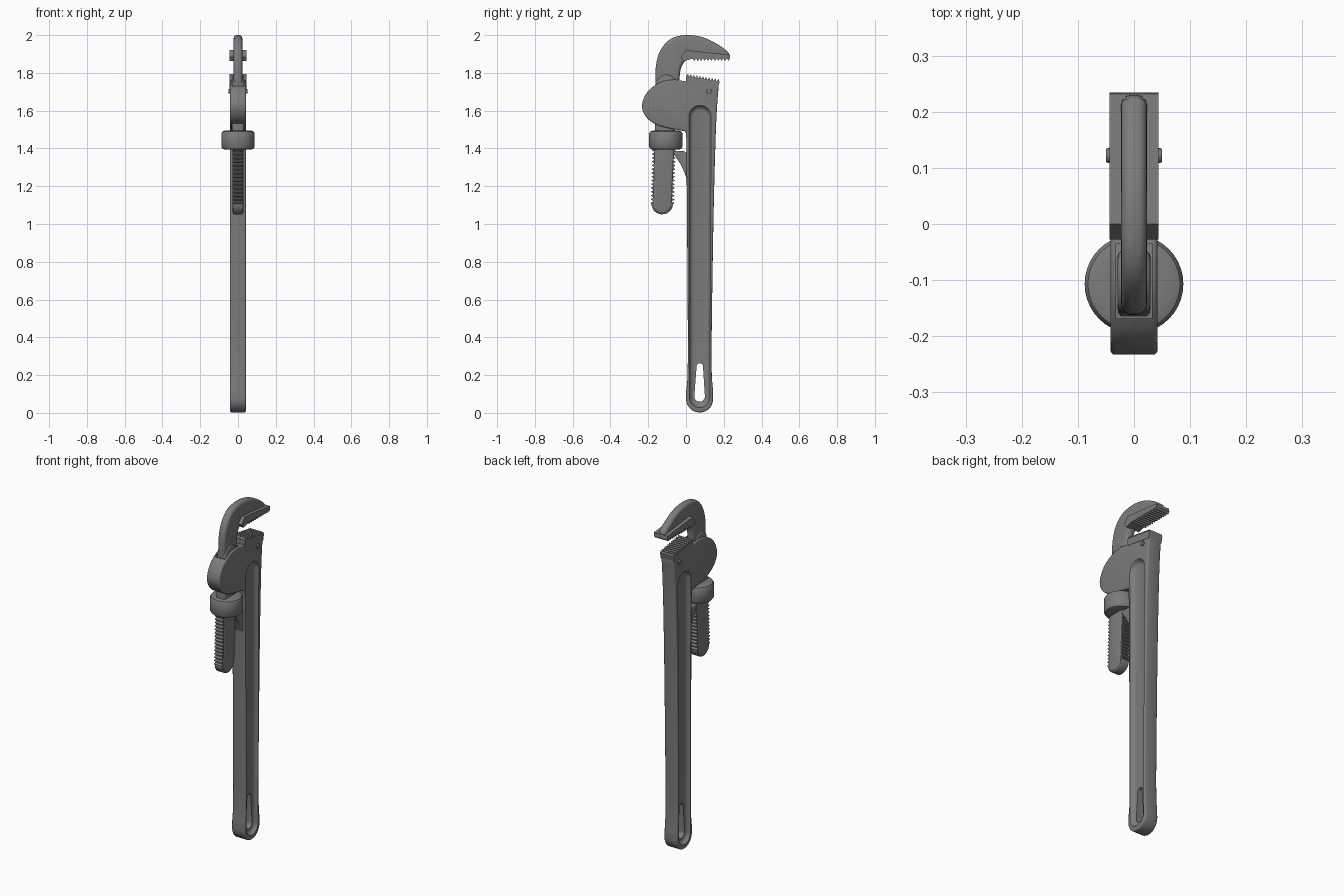
import bpy, bmesh
from math import sin, cos, pi, radians, hypot
from mathutils import Vector

if "Cube" in bpy.data.objects:
    bpy.data.objects.remove(bpy.data.objects["Cube"])

iron = bpy.data.materials.new("dark_iron")
iron.diffuse_color = (0.2, 0.2, 0.2, 1)
iron.use_nodes = True
iron.node_tree.nodes["Principled BSDF"].inputs["Base Color"].default_value = iron.diffuse_color


def spline(pts, n=6):
    """Smooth open curve through 2D points (Catmull-Rom)."""
    p = [Vector(q) for q in [pts[0]] + pts + [pts[-1]]]
    out = []
    for i in range(1, len(p) - 2):
        a, b, c, d = p[i - 1:i + 3]
        for k in range(n):
            t = k / n
            out.append(0.5 * (2 * b + (c - a) * t + (2 * a - 5 * b + 4 * c - d) * t * t
                              + (3 * b - a - 3 * c + d) * t ** 3))
    return out + [p[-1]]


def arc(y, z, r, a0, a1, n=14):
    return [(y + r * cos(radians(a0 + (a1 - a0) * i / n)),
             z + r * sin(radians(a0 + (a1 - a0) * i / n))) for i in range(n + 1)]


def capsule(y0, z0, r0, y1, z1, r1):
    return arc(y0, z0, r0, 180, 360) + arc(y1, z1, r1, 0, 180)


def teeth(a, b, n, depth):
    """Sawtooth from a to b; tips stand out to the right of travel."""
    dy, dz = b[0] - a[0], b[1] - a[1]
    l = hypot(dy, dz)
    ny, nz = dz / l * depth, -dy / l * depth
    out = []
    for i in range(n):
        for f, h in ((0.1, 0), (0.42, 1), (0.58, 1), (0.9, 0)):
            t = (i + f) / n
            out.append((a[0] + dy * t + ny * h, a[1] + dz * t + nz * h))
    return out


def make_object(name, bm):
    bmesh.ops.recalc_face_normals(bm, faces=bm.faces)
    me = bpy.data.meshes.new(name)
    bm.to_mesh(me)
    bm.free()
    me.materials.append(iron)
    ob = bpy.data.objects.new(name, me)
    bpy.context.collection.objects.link(ob)
    return ob


def loft(name, rings):
    """Solid through (x, outline in y-z) rings."""
    bm = bmesh.new()
    loops = [[bm.verts.new((x, p[0], p[1])) for p in pts] for x, pts in rings]
    n = len(loops[0])
    for a, b in zip(loops, loops[1:]):
        for i in range(n):
            j = (i + 1) % n
            bm.faces.new((a[i], a[j], b[j], b[i]))
    bm.faces.new(loops[0])
    bm.faces.new(loops[-1])
    return make_object(name, bm)


def prism(name, pts, half):
    return loft(name, [(-half, pts), (half, pts)])


def finish(ob, bevel=0, cutters=(), seg=3):
    """Bevel, cut, bake and shade a part."""
    if bevel:
        m = ob.modifiers.new("bevel", 'BEVEL')
        m.width, m.segments, m.limit_method = bevel, seg, 'ANGLE'
        m.angle_limit = radians(50)
        m.use_clamp_overlap = False
    for c in cutters:
        m = ob.modifiers.new("cut", 'BOOLEAN')
        m.operation, m.object, m.solver = 'DIFFERENCE', c, 'EXACT'
        c.hide_render = True
    dg = bpy.context.evaluated_depsgraph_get()
    me = bpy.data.meshes.new_from_object(ob.evaluated_get(dg))
    ob.modifiers.clear()
    ob.data = me
    for c in cutters:
        bpy.data.objects.remove(c)
    bpy.ops.object.select_all(action='DESELECT')
    ob.select_set(True)
    bpy.context.view_layer.objects.active = ob
    bpy.ops.object.shade_smooth_by_angle(angle=radians(35))
    return ob


# Handle with the housing lobe, side flutes, hanging hole and jaw slot
outline = (arc(0.072, 0.074, 0.072, 180, 360)
           + spline([(0.143, 0.12), (0.135, 0.3), (0.145, 1.0), (0.155, 1.4), (0.163, 1.6), (0.173, 1.73)], 3)
           + [(0.0, 1.755)]
           + spline([(-0.06, 1.765), (-0.13, 1.752), (-0.2, 1.705), (-0.233, 1.63),
                     (-0.21, 1.565), (-0.15, 1.523), (-0.07, 1.503), (-0.002, 1.49)])
           + spline([(0.002, 1.45), (0.004, 1.2), (0.01, 0.3), (0.001, 0.12)], 3))
cuts = []
for s in (-1, 1):
    cuts.append(loft("flute_cutter", [
        (s * x, capsule(0.072, 0.082, r, 0.074, 1.57, r + 0.004))
        for x, r in ((0.021, 0.03), (0.0235, 0.04), (0.03, 0.047), (0.038, 0.051), (0.046, 0.058))]))
cuts.append(prism("hole_cutter", capsule(0.072, 0.087, 0.028, 0.073, 0.246, 0.017), 0.1))
cuts.append(prism("slot_cutter", [(-0.168, 1.3), (-0.035, 1.3), (-0.035, 1.9), (-0.168, 1.9)], 0.032))
finish(prism("handle", outline, 0.042), 0.008, cuts)

# Spur on the handle below the nut
finish(prism("handle_spur", spline([(0.02, 1.2), (0.0, 1.25), (-0.025, 1.31), (-0.068, 1.375)], 5)
             + [(-0.062, 1.388), (-0.01, 1.385), (0.02, 1.37)], 0.03), 0.006)

# Lower toothed jaw and its pin
finish(prism("lower_jaw", [(0.0, 1.745), (0.17, 1.716), (0.178, 1.754)]
             + teeth((0.178, 1.754), (0.0, 1.784), 11, 0.011) + [(0.0, 1.784)], 0.044))
finish(prism("jaw_pin", arc(0.122, 1.703, 0.013, 0, 345, 23), 0.05), 0.003)

# Hook web with a rounded spine
hook = (spline([(-0.16, 1.7), (-0.16, 1.83), (-0.135, 1.92), (-0.08, 1.98), (0.0, 2.0),
                (0.09, 1.988), (0.17, 1.95), (0.23, 1.905)])
        + [(0.23, 1.88), (0.03, 1.885)]
        + spline([(0.0, 1.87), (-0.025, 1.83), (-0.035, 1.77), (-0.04, 1.7)], 4))
finish(prism("hook_jaw", hook, 0.023), 0.018, seg=5)

# Wide toothed pad under the hook
finish(prism("hook_pad", [(0.234, 1.876), (0.232, 1.896), (0.0, 1.92), (-0.028, 1.885), (-0.012, 1.862), (0.035, 1.875)]
             + teeth((0.035, 1.875), (0.234, 1.876), 11, 0.011), 0.044))

# Shank that runs through the housing down to a rounded end
finish(prism("shank", capsule(-0.126, 1.105, 0.05, -0.103, 1.735, 0.055), 0.029), 0.01)

# Thread ribs on the front and back of the shank
ribs = ([(-0.172, 1.1), (-0.08, 1.1)]
        + teeth((-0.075, 1.1), (-0.066, 1.42), 16, 0.012)
        + teeth((-0.166, 1.42), (-0.175, 1.1), 16, 0.012))
finish(prism("shank_thread", ribs, 0.025))
finish(prism("shank_tip", arc(-0.126, 1.108, 0.057, 180, 360), 0.025), 0.004)

# Adjusting nut, turned about the shank
bm = bmesh.new()
rings = []
for r, z in ((0.05, 1.394), (0.07, 1.394), (0.082, 1.398), (0.088, 1.408),
             (0.088, 1.48), (0.082, 1.49), (0.07, 1.494), (0.05, 1.494)):
    rings.append([bm.verts.new((r * cos(2 * pi * i / 40), -0.107 + r * sin(2 * pi * i / 40), z))
                  for i in range(40)])
for a, b in zip(rings, rings[1:]):
    for i in range(40):
        j = (i + 1) % 40
        bm.faces.new((a[i], a[j], b[j], b[i]))
bm.faces.new(rings[0])
bm.faces.new(rings[-1])
finish(make_object("adjusting_nut", bm))
